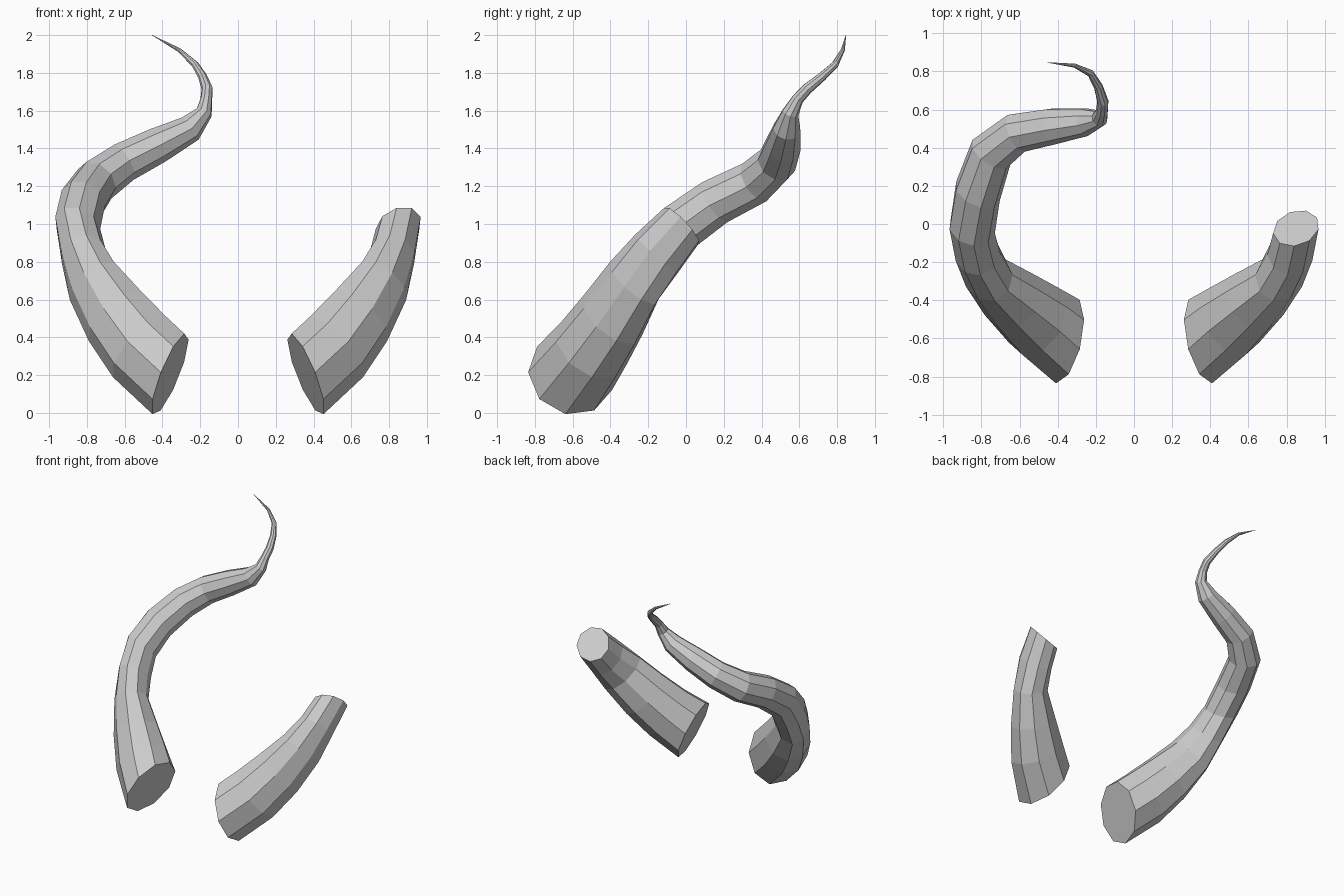
import bpy, bmesh, math
from mathutils import Vector, Quaternion

if "Cube" in bpy.data.objects:
    bpy.data.objects.remove(bpy.data.objects["Cube"])

SIDES = 9
UP = Vector((0, 0, 1))

# Horn centreline: x, y, z, radius
PATH = [
    (-0.36, -0.608, 0.205, 0.233), (-0.51, -0.50, 0.345, 0.22),
    (-0.64, -0.39, 0.505, 0.203), (-0.765, -0.275, 0.69, 0.177),
    (-0.82, -0.155, 0.84, 0.155), (-0.85, -0.022, 0.99, 0.135),
    (-0.822, 0.16, 1.12, 0.127), (-0.75, 0.37, 1.225, 0.12),
    (-0.61, 0.48, 1.325, 0.108), (-0.43, 0.513, 1.415, 0.097),
    (-0.255, 0.535, 1.505, 0.075), (-0.18, 0.553, 1.59, 0.045),
    (-0.168, 0.59, 1.66, 0.032), (-0.163, 0.64, 1.715, 0.03),
    (-0.187, 0.72, 1.78, 0.024), (-0.228, 0.79, 1.845, 0.019),
    (-0.31, 0.83, 1.92, 0.011), (-0.455, 0.847, 2.0, 0.001),
]
# Sideways flattening and yaw of the lower rings, by ring index
FLATTEN = {1: 0.92, 2: 0.84, 3: 0.72, 4: 0.78, 5: 0.92}
YAW = {1: 8, 4: -10, 5: -20, 6: -12}
BASE_NORMAL = Vector((-0.906, 0.21, 0.367)).normalized()
BASE_SIDE = Vector((-0.05, -0.235, 0.01))


def make_horn(name, count, mirror=1):
    """Loft faceted rings along the first `count` points of the path."""
    pts = [Vector(p[:3]) for p in PATH]
    bm = bmesh.new()
    normal = BASE_NORMAL
    side = (BASE_SIDE - BASE_SIDE.dot(normal) * normal).normalized()
    rings = []
    for i in range(count):
        # Ring plane halves the bend; carry the side vector along untwisted
        if i:
            a = (pts[i] - pts[i - 1]).normalized()
            b = (pts[i + 1] - pts[i]).normalized() if i + 1 < len(pts) else a
            new = Quaternion(UP, math.radians(YAW.get(i, 0))) @ (a + b).normalized()
            side = normal.rotation_difference(new) @ side
            normal = new
        flat_dir = UP.cross(normal).normalized()
        ring = []
        for k in range(SIDES):
            turn = Quaternion(normal, 2 * math.pi * k / SIDES)
            off = turn @ side * PATH[i][3]
            off -= flat_dir * off.dot(flat_dir) * (1 - FLATTEN.get(i, 1))
            co = pts[i] + off
            co.x *= mirror
            ring.append(bm.verts.new(co))
        rings.append(ring)
    for r0, r1 in zip(rings, rings[1:]):
        for k in range(SIDES):
            j = (k + 1) % SIDES
            bm.faces.new((r0[k], r0[j], r1[j], r1[k]))
    bm.faces.new(rings[0])
    bm.faces.new(rings[-1])
    bmesh.ops.recalc_face_normals(bm, faces=bm.faces)
    mesh = bpy.data.meshes.new(name)
    bm.to_mesh(mesh)
    bm.free()
    obj = bpy.data.objects.new(name, mesh)
    bpy.context.collection.objects.link(obj)
    return obj


# Complete horn, and its mirrored partner cut off short
make_horn("full_horn", len(PATH))
make_horn("broken_horn", 6, mirror=-1)
